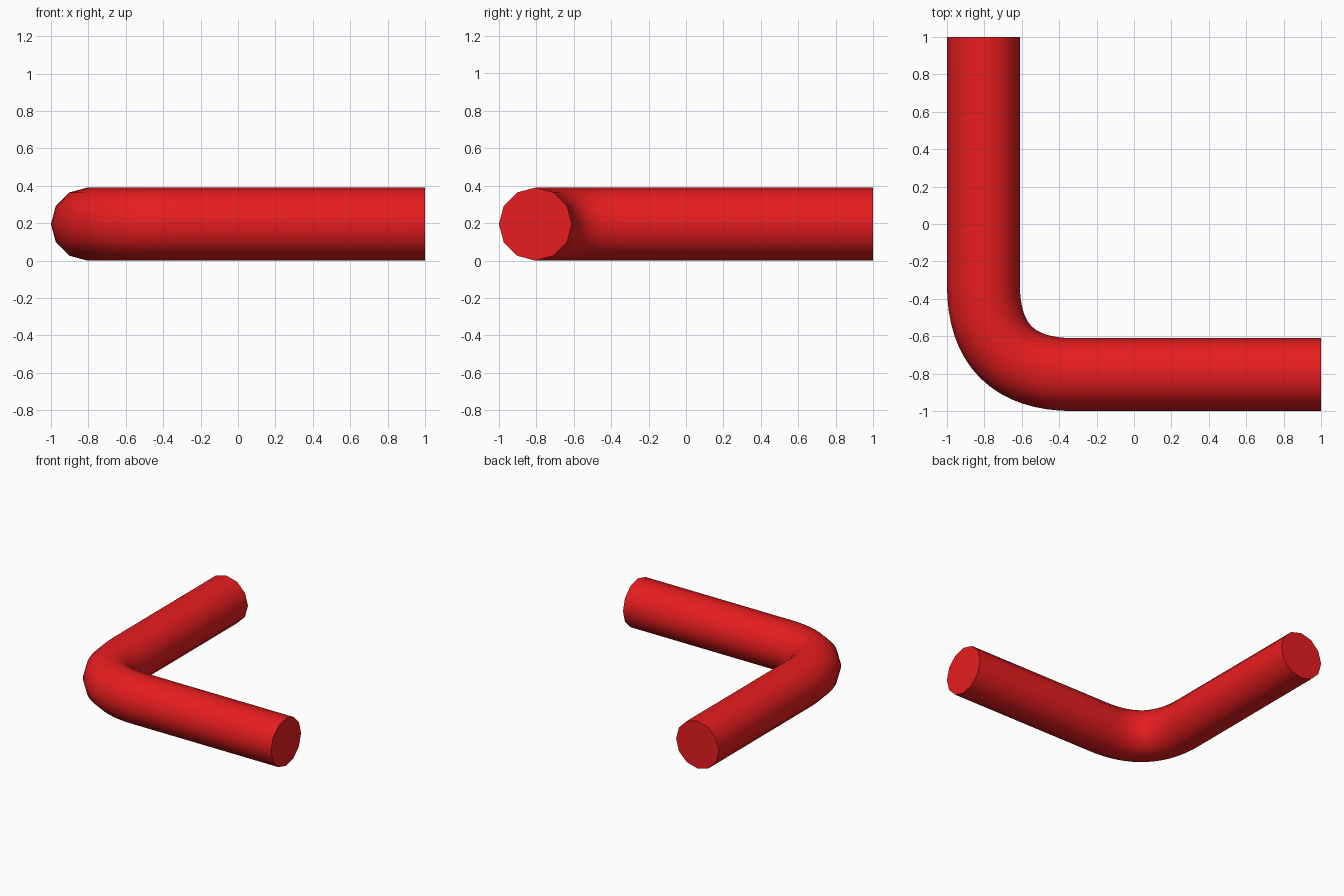
import bpy, bmesh, math
from mathutils import Vector

if "Cube" in bpy.data.objects:
    bpy.data.objects.remove(bpy.data.objects["Cube"])

R, SIDES, BEND, STEPS = 0.195, 12, 0.48, 16
C = -1 + R  # centre line of both legs

# Centre path: straight leg, parabolic elbow, straight leg
path = [(Vector((C, 1, R)), Vector((0, -1, 0)))]
for i in range(STEPS + 1):
    t = i / STEPS
    pos = Vector((C + BEND * t * t, C + BEND * (1 - t) ** 2, R))
    path.append((pos, Vector((t, t - 1, 0)).normalized()))
path.append((Vector((1, C, R)), Vector((1, 0, 0))))

# Sweep a 12-sided ring along the path
bm = bmesh.new()
up = Vector((0, 0, 1))
rings = []
for pos, tangent in path:
    side = up.cross(tangent)
    angles = [2 * math.pi * k / SIDES for k in range(SIDES)]
    rings.append([bm.verts.new(pos + R * (side * math.cos(a) + up * math.sin(a))) for a in angles])
for a, b in zip(rings, rings[1:]):
    for k in range(SIDES):
        n = (k + 1) % SIDES
        bm.faces.new((a[k], a[n], b[n], b[k]))

# Flat end caps
bm.faces.new(rings[0])
bm.faces.new(rings[-1])
bmesh.ops.recalc_face_normals(bm, faces=bm.faces)
mesh = bpy.data.meshes.new("elbow_pipe")
bm.to_mesh(mesh)
bm.free()

pipe = bpy.data.objects.new("elbow_pipe", mesh)
bpy.context.collection.objects.link(pipe)
red = bpy.data.materials.new("red")
red.diffuse_color = (0.8, 0.012, 0.014, 1)
red.use_nodes = True
red.node_tree.nodes["Principled BSDF"].inputs["Base Color"].default_value = red.diffuse_color
mesh.materials.append(red)

# Smooth tube with sharp cap edges
bpy.context.view_layer.objects.active = pipe
pipe.select_set(True)
bpy.ops.object.shade_smooth_by_angle(angle=math.radians(40))
